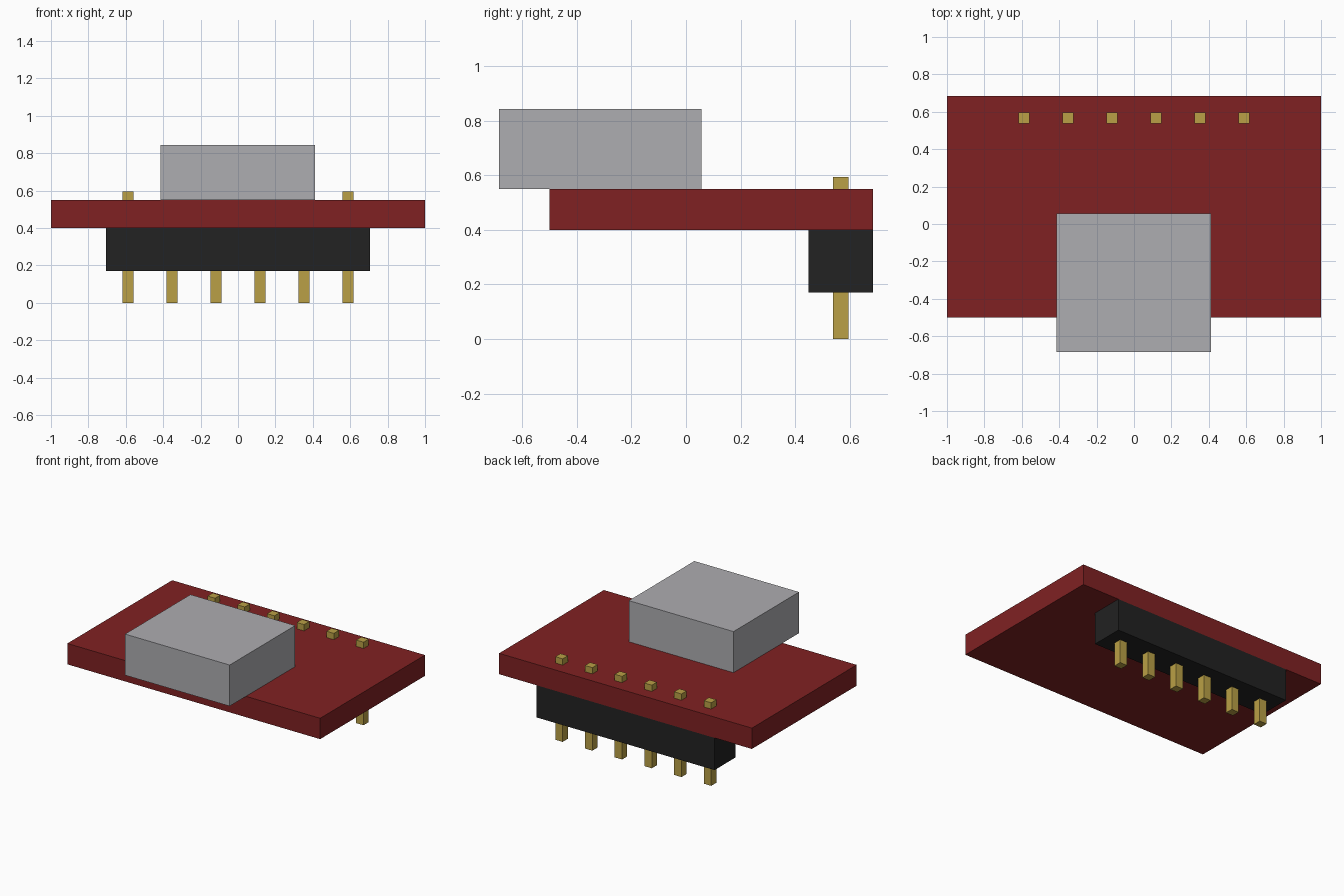
import bpy

# Remove the default object
cube = bpy.data.objects.get("Cube")
if cube:
    bpy.data.objects.remove(cube, do_unlink=True)


def material(name, rgb):
    m = bpy.data.materials.new(name)
    m.use_nodes = True
    color = (*rgb, 1.0)
    m.diffuse_color = color
    bsdf = next(n for n in m.node_tree.nodes if n.type == 'BSDF_PRINCIPLED')
    bsdf.inputs["Base Color"].default_value = color
    return m


def box(name, x, y, z, mat):
    """Box spanning the given (min, max) ranges."""
    spans = (x, y, z)
    bpy.ops.mesh.primitive_cube_add(size=1, location=[(a + b) / 2 for a, b in spans])
    ob = bpy.context.object
    ob.name = ob.data.name = name
    ob.scale = [b - a for a, b in spans]
    bpy.ops.object.transform_apply(location=False, rotation=False, scale=True)
    ob.data.materials.append(mat)
    return ob


red = material("board red", (0.216, 0.0155, 0.0165))
silver = material("silver grey", (0.423, 0.418, 0.440))
black = material("header black", (0.0159, 0.0159, 0.0159))
gold = material("pin gold", (0.491, 0.352, 0.061))

# Circuit board
box("circuit_board", (-1, 1), (-0.5, 0.684), (0.40, 0.549), red)

# Connector shell overhanging the front edge
box("connector_shell", (-0.415, 0.413), (-0.684, 0.056), (0.549, 0.843), silver)

# Pin header block under the back edge
box("header_block", (-0.705, 0.705), (0.449, 0.684), (0.17, 0.40), black)

# Row of six pins passing through header and board
for i in range(6):
    px = (i - 2.5) * 0.235
    box(f"header_pin_{i + 1}", (px - 0.029, px + 0.029), (0.538, 0.596), (0, 0.594), gold)
